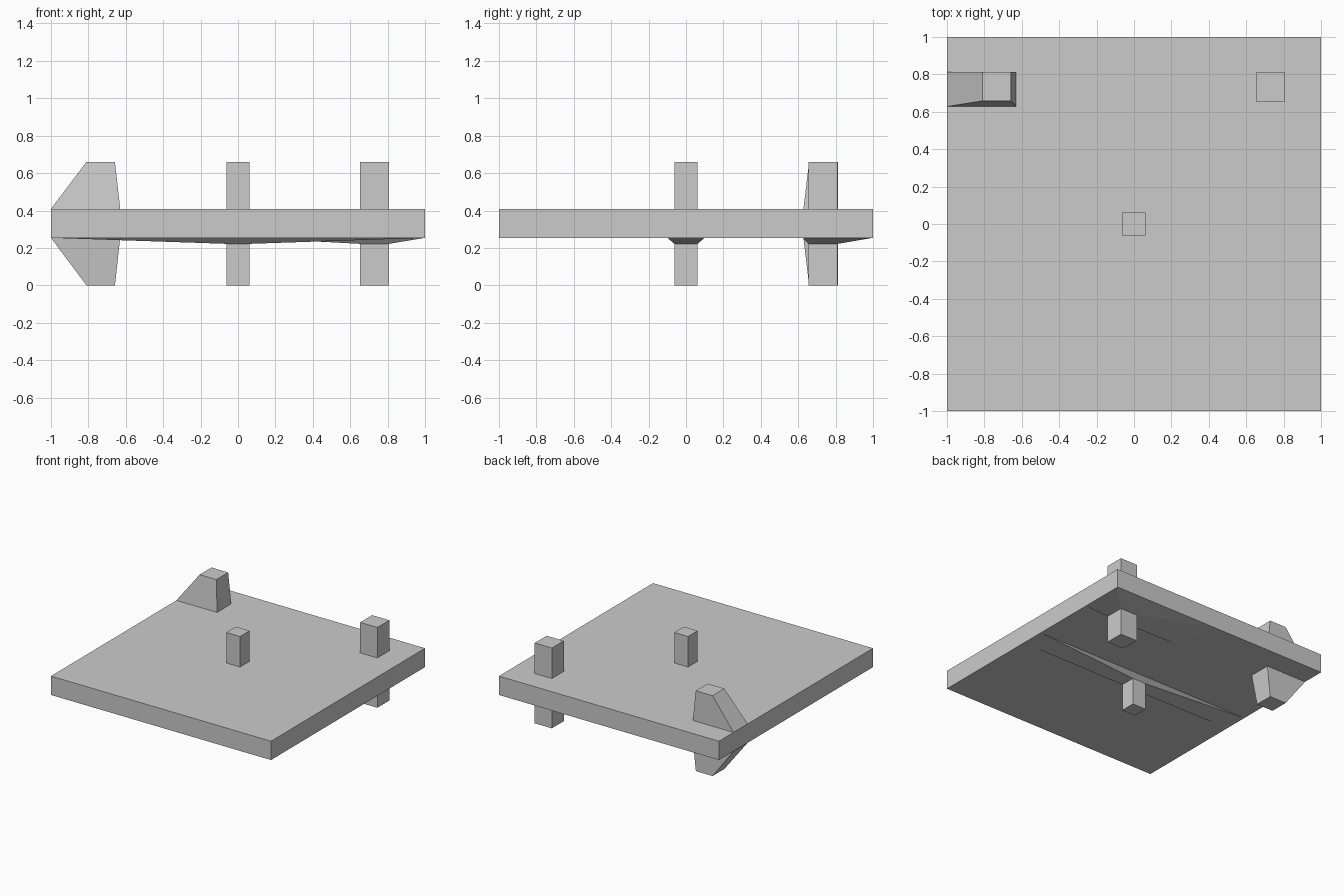
import bpy

if "Cube" in bpy.data.objects:
    bpy.data.objects.remove(bpy.data.objects["Cube"])

SLAB_LOW, SLAB_TOP, SKIRT_LOW, TOP = 0.254, 0.409, 0.222, 0.66


def frustum(name, rect_a, za, rect_b, zb):
    """Solid between two axis-aligned rectangles (x0, x1, y0, y1)."""
    if za > zb:
        rect_a, za, rect_b, zb = rect_b, zb, rect_a, za
    verts = []
    for (x0, x1, y0, y1), z in ((rect_a, za), (rect_b, zb)):
        verts += [(x0, y0, z), (x1, y0, z), (x1, y1, z), (x0, y1, z)]
    faces = [(3, 2, 1, 0), (4, 5, 6, 7)]
    faces += [(i, (i + 1) % 4, (i + 1) % 4 + 4, i + 4) for i in range(4)]
    mesh = bpy.data.meshes.new(name)
    mesh.from_pydata(verts, [], faces)
    obj = bpy.data.objects.new(name, mesh)
    bpy.context.collection.objects.link(obj)
    return obj


# Square slab
square = (-1, 1, -1, 1)
frustum("slab", square, SLAB_LOW, square, SLAB_TOP)

# Straight posts above and below, with a shallow flared skirt underneath
posts = {
    "centre": ((-0.062, 0.062, -0.062, 0.062), (-1, 1, -0.1, 0.1)),
    "corner": ((0.652, 0.808, 0.655, 0.81), (0.05, 1, 0.625, 1)),
}
for label, (post, skirt) in posts.items():
    frustum(label + "_upper_post", post, SLAB_TOP, post, TOP)
    frustum(label + "_lower_post", post, 0, post, SKIRT_LOW)
    frustum(label + "_skirt", post, SKIRT_LOW, skirt, SLAB_LOW)

# Tapered corner post, flared towards the slab on both sides
tip, foot = (-0.81, -0.658, 0.658, 0.812), (-1, -0.63, 0.628, 0.812)
frustum("flared_upper_post", foot, SLAB_TOP, tip, TOP)
frustum("flared_lower_post", tip, 0, foot, SLAB_LOW)
